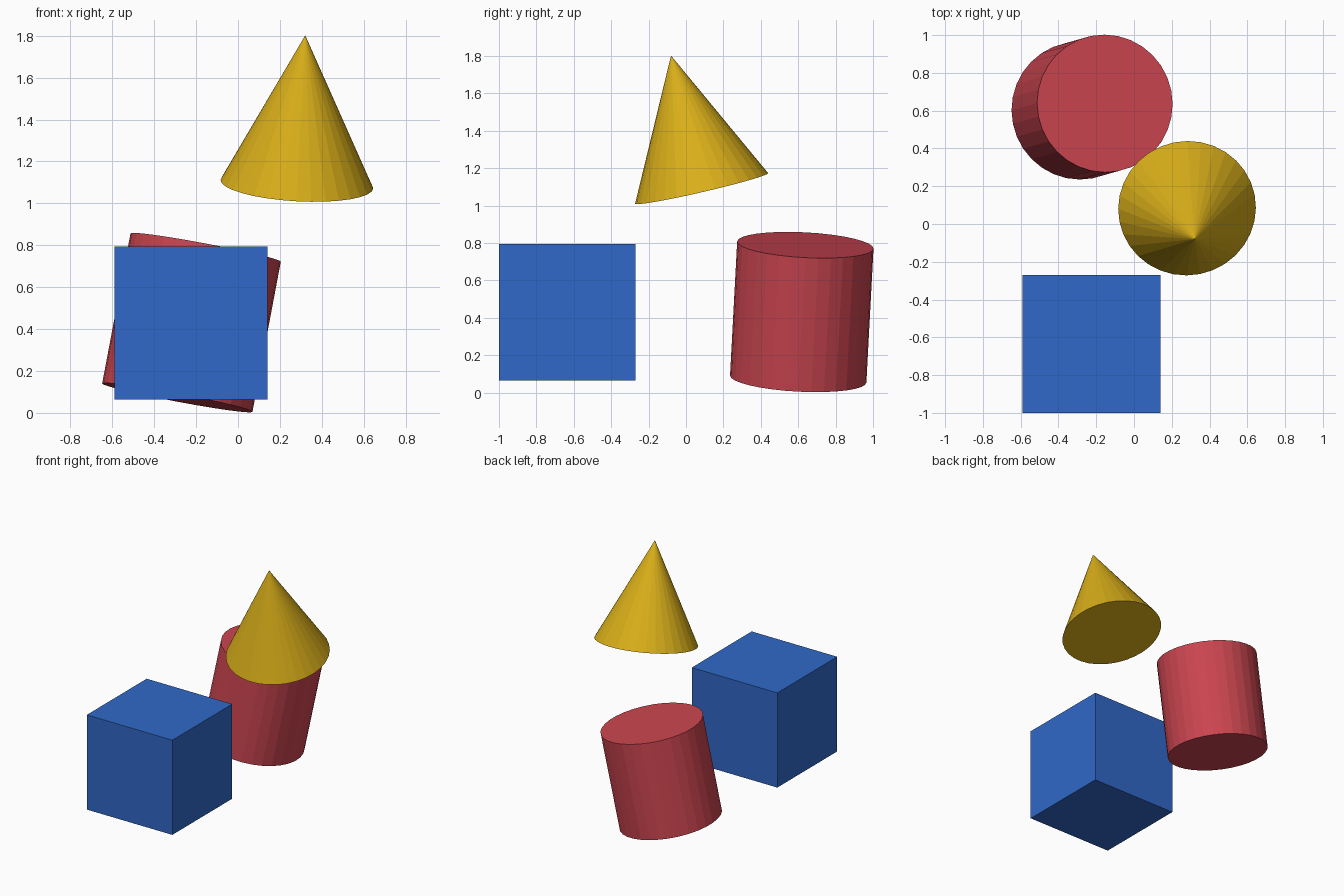
import bpy
from mathutils import Vector

if "Cube" in bpy.data.objects:
    bpy.data.objects.remove(bpy.data.objects["Cube"])

SIZE = 0.73  # cube edge, and diameter and height of the round parts
SIDES = 32


def finish(name, color):
    obj = bpy.context.object
    obj.name = name
    mat = bpy.data.materials.new(name + "_color")
    mat.diffuse_color = (*color, 1)
    mat.use_nodes = True
    mat.node_tree.nodes["Principled BSDF"].inputs["Base Color"].default_value = mat.diffuse_color
    obj.data.materials.append(mat)


def tilt(direction):
    # rotation that leans the z axis along the given direction
    axis = Vector(direction).normalized()
    return axis, Vector((0, 0, 1)).rotation_difference(axis).to_euler()


# upright blue cube
bpy.ops.mesh.primitive_cube_add(size=SIZE, location=(-0.225, -0.635, 0.43))
finish("cube", (0.03, 0.14, 0.58))

# leaning red cylinder
_, rotation = tilt((0.135, 0.038, 0.715))
bpy.ops.mesh.primitive_cylinder_add(
    vertices=SIDES, radius=SIZE / 2, depth=SIZE,
    location=(-0.222, 0.619, 0.431), rotation=rotation)
finish("cylinder", (0.6, 0.06, 0.08))

# floating yellow cone, placed from its tip
axis, rotation = tilt((0.04, -0.163, 0.708))
bpy.ops.mesh.primitive_cone_add(
    vertices=SIDES, radius1=SIZE / 2, radius2=0, depth=SIZE,
    location=Vector((0.321, -0.08, 1.802)) - axis * SIZE / 2, rotation=rotation)
finish("cone", (0.7, 0.43, 0.01))
